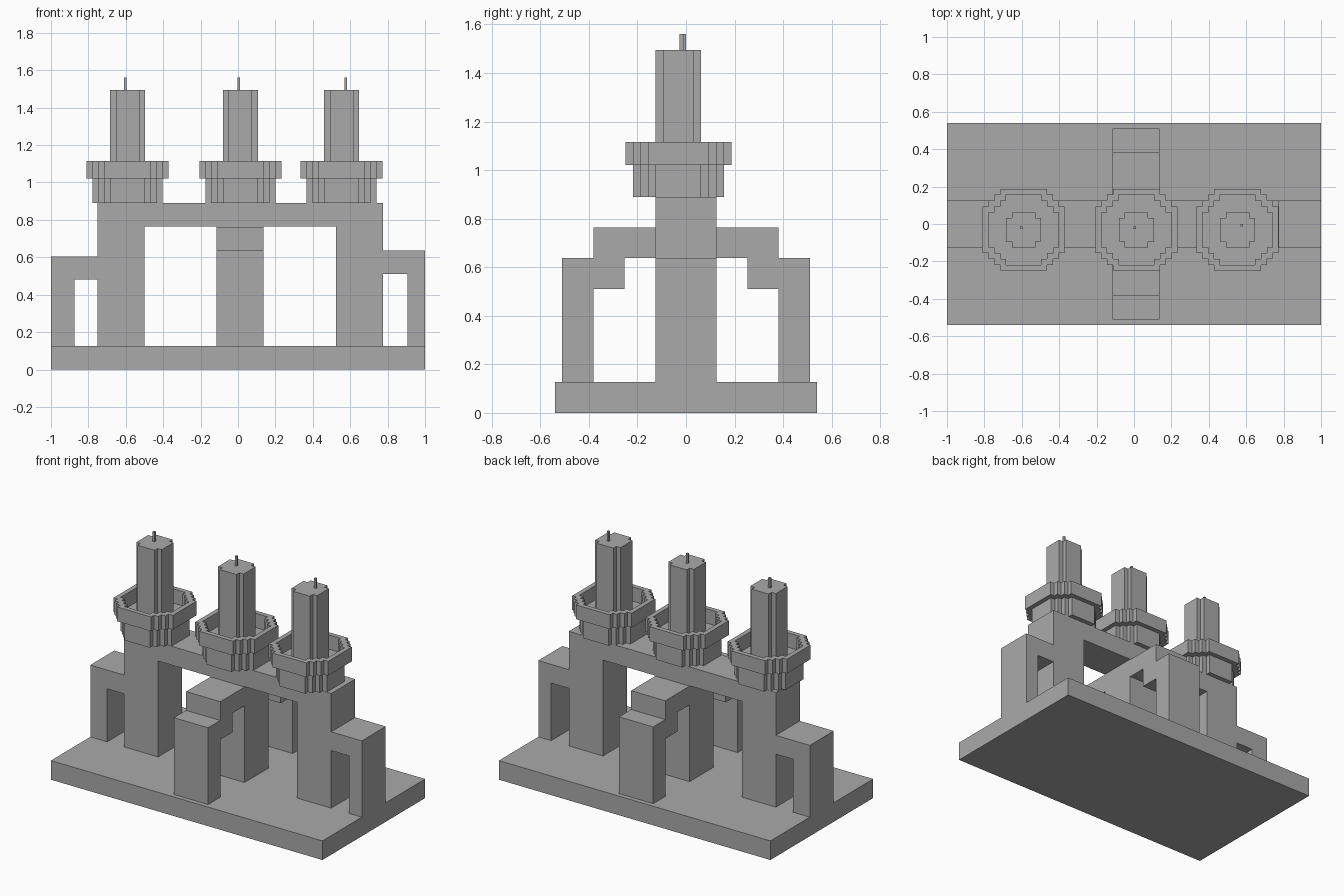
import bpy
import bmesh

if "Cube" in bpy.data.objects:
    bpy.data.objects.remove(bpy.data.objects["Cube"])

stone = bpy.data.materials.new("stone grey")
stone.use_nodes = True
GREY = (0.4, 0.4, 0.4, 1)
stone.diffuse_color = GREY
stone.node_tree.nodes["Principled BSDF"].inputs["Base Color"].default_value = GREY

V = 0.03125        # block size used by the stepped towers
HALF = 0.126       # half depth of the gateway wall


def prism(name, points, axis, low, high):
    """Extrude a flat outline along x, y or z."""
    def place(p, d):
        return {"x": (d, p[0], p[1]), "y": (p[0], d, p[1]), "z": (p[0], p[1], d)}[axis]
    bm = bmesh.new()
    face = bm.faces.new([bm.verts.new(place(p, low)) for p in points])
    out = bmesh.ops.extrude_face_region(bm, geom=[face])
    offset = [high - low if a == axis else 0 for a in "xyz"]
    bmesh.ops.translate(bm, vec=offset,
                        verts=[g for g in out["geom"] if isinstance(g, bmesh.types.BMVert)])
    bmesh.ops.recalc_face_normals(bm, faces=bm.faces)
    return finish(name, bm)


def finish(name, bm):
    mesh = bpy.data.meshes.new(name)
    bm.to_mesh(mesh)
    bm.free()
    mesh.materials.append(stone)
    obj = bpy.data.objects.new(name, mesh)
    bpy.context.collection.objects.link(obj)
    return obj


def box(name, x0, x1, y0, y1, z0, z1):
    return prism(name, [(x0, y0), (x1, y0), (x1, y1), (x0, y1)], "z", z0, z1)


def stepped_outline(half, flat, cx, cy):
    """Round outline made of one-block steps at each corner."""
    corner = []
    for i in range(half - flat + 1):
        corner.append((half - i, flat + i))
        if i < half - flat:
            corner.append((half - i - 1, flat + i))
    points = []
    for _ in range(4):
        points += corner
        corner = [(-y, x) for x, y in corner]
    return [(cx + x * V, cy + y * V) for x, y in points]


def ring(name, outer, inner, low, high):
    """Hollow wall between two outlines with equally many points."""
    bm = bmesh.new()
    loops = [[bm.verts.new((x, y, z)) for x, y in pts]
             for pts, z in ((outer, low), (outer, high), (inner, high), (inner, low))]
    n = len(outer)
    for a, b in zip(loops, loops[1:] + loops[:1]):
        for i in range(n):
            j = (i + 1) % n
            bm.faces.new((a[i], a[j], b[j], b[i]))
    bmesh.ops.recalc_face_normals(bm, faces=bm.faces)
    return finish(name, bm)


# Base slab
box("base", -1, 1, -0.54, 0.54, 0, 0.127)

# Gateway wall: pillars, beam and two side arches as one outline
prism("gateway_wall", [
    (-1, 0.127), (-0.875, 0.127), (-0.875, 0.48), (-0.75, 0.48), (-0.75, 0.127),
    (-0.5, 0.127), (-0.5, 0.765), (-0.115, 0.765), (-0.115, 0.127),
    (0.137, 0.127), (0.137, 0.765), (0.523, 0.765), (0.523, 0.127),
    (0.775, 0.127), (0.775, 0.51), (0.905, 0.51), (0.905, 0.127),
    (1, 0.127), (1, 0.635), (0.775, 0.635), (0.775, 0.89),
    (-0.75, 0.89), (-0.75, 0.605), (-1, 0.605)], "y", -HALF, HALF)

# Stepped buttresses in front of and behind the central pillar
buttress = [(0.51, 0.127), (0.51, 0.638), (0.382, 0.638), (0.382, 0.763),
            (HALF, 0.763), (HALF, 0.638), (0.253, 0.638), (0.253, 0.51),
            (0.38, 0.51), (0.38, 0.127)]
for name, side in (("front", -1), ("back", 1)):
    prism(name + "_buttress", [(side * y, z) for y, z in buttress], "x", -0.115, 0.137)

# Three towers: drum, parapet, shaft and mast
CY = -0.031
for name, cx, mx, my in (("right", -0.59, -0.603, -0.02),
                         ("middle", 0.013, 0.003, -0.02),
                         ("left", 0.554, 0.576, -0.006)):
    drum = stepped_outline(6, 3, cx, CY)
    prism(name + "_tower_drum", drum, "z", 0.89, 1.02)
    ring(name + "_tower_parapet", stepped_outline(7, 4, cx, CY), drum, 1.02, 1.115)
    prism(name + "_tower_shaft", stepped_outline(3, 2, cx, CY), "z", 1.02, 1.495)
    box(name + "_tower_mast", mx - 0.007, mx + 0.007, my - 0.007, my + 0.007, 1.495, 1.56)
